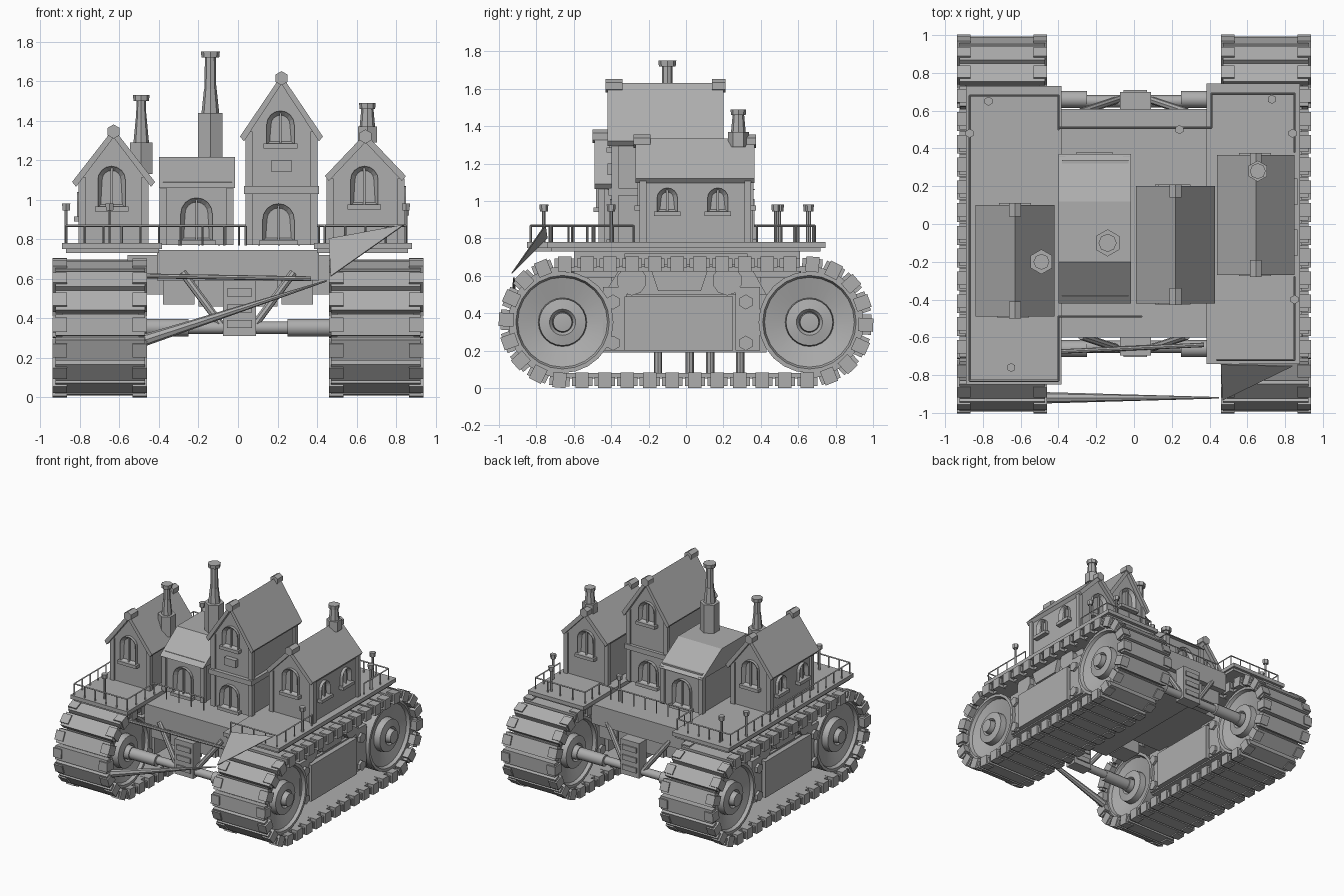
import bpy, bmesh, math
from mathutils import Vector, Matrix

cube = bpy.data.objects.get("Cube")
if cube:
    bpy.data.objects.remove(cube, do_unlink=True)

mat = bpy.data.materials.new("weathered grey")
mat.use_nodes = True
grey = (0.42, 0.42, 0.42, 1)
mat.diffuse_color = grey
mat.node_tree.nodes["Principled BSDF"].inputs["Base Color"].default_value = grey


def finish(name, bm, smooth=False):
    bmesh.ops.recalc_face_normals(bm, faces=bm.faces[:])
    mesh = bpy.data.meshes.new(name)
    bm.to_mesh(mesh)
    bm.free()
    mesh.materials.append(mat)
    ob = bpy.data.objects.new(name, mesh)
    bpy.context.collection.objects.link(ob)
    if smooth:
        bpy.ops.object.select_all(action='DESELECT')
        ob.select_set(True)
        bpy.context.view_layer.objects.active = ob
        bpy.ops.object.shade_smooth_by_angle(angle=math.radians(35))
    return ob


def add_box(bm, x, y, z, rot=Matrix()):
    """Box from three (low, high) ranges."""
    size = [b - a for a, b in (x, y, z)]
    mid = Vector([(a + b) / 2 for a, b in (x, y, z)])
    bmesh.ops.create_cube(bm, size=1, matrix=rot @ Matrix.Translation(mid) @ Matrix.Diagonal((*size, 1)))


def box(name, x, y, z):
    bm = bmesh.new()
    add_box(bm, x, y, z)
    return finish(name, bm)


def add_rod(bm, a, b, r, r2=None, n=8):
    a, b = Vector(a), Vector(b)
    d = b - a
    m = Matrix.Translation((a + b) / 2) @ d.to_track_quat('Z', 'Y').to_matrix().to_4x4()
    bmesh.ops.create_cone(bm, cap_ends=True, segments=n, radius1=r, radius2=r if r2 is None else r2,
                          depth=d.length, matrix=m)


def rod(name, a, b, r, r2=None, n=8):
    bm = bmesh.new()
    add_rod(bm, a, b, r, r2, n)
    return finish(name, bm, True)


def prism(name, pts, axis, a, b, inset=0):
    """Extrude a (u, z) outline along x or y from a to b; optionally recess the face at a."""
    bm = bmesh.new()
    put = (lambda u, t, z: (u, t, z)) if axis == 'y' else (lambda u, t, z: (t, u, z))
    rings = [[bm.verts.new(put(u, t, z)) for u, z in pts] for t in (a, b)]
    front = bm.faces.new(rings[0])
    bm.faces.new(rings[1][::-1])
    for i in range(len(pts)):
        j = (i + 1) % len(pts)
        bm.faces.new((rings[0][i], rings[1][i], rings[1][j], rings[0][j]))
    bmesh.ops.recalc_face_normals(bm, faces=bm.faces[:])
    if inset:
        bmesh.ops.inset_region(bm, faces=[front], thickness=inset, depth=-abs(b - a) * 0.7)
    return finish(name, bm)


def arch(name, axis, u, face, z0, z1, w, out):
    """Arched opening with frame, mullion and sill on the wall plane `face`."""
    h = w / 2
    pts = [(u - h, z0), (u + h, z0)]
    pts += [(u + h * math.cos(k * math.pi / 8), z1 - h + h * math.sin(k * math.pi / 8)) for k in range(9)]
    prism(name + "_frame", pts, axis, face + out * 0.025, face - out * 0.01, 0.022)
    t = sorted((face - out * 0.01, face + out * 0.015))
    s = sorted((face - out * 0.01, face + out * 0.04))
    bar, sill = (u - 0.006, u + 0.006), (u - h - 0.015, u + h + 0.015)
    zs = (z0 - 0.02, z0 + 0.005)
    if axis == 'y':
        box(name + "_mullion", bar, t, (z0, z1 - 0.01))
        box(name + "_sill", sill, s, zs)
    else:
        box(name + "_mullion", t, bar, (z0, z1 - 0.01))
        box(name + "_sill", s, sill, zs)


# Running gear, one per side
Y, ZC, XC = 0.65, 0.352, 0.697


def stadium(r, n=14):
    arc = [(1, -math.pi / 2 + math.pi * k / n) for k in range(n + 1)]
    arc += [(-1, math.pi / 2 + math.pi * k / n) for k in range(n + 1)]
    return [(c * Y + r * math.cos(t), ZC + r * math.sin(t)) for c, t in arc]


def track_spot(s):
    """Centre and angle of a pad at distance s along the loop."""
    r, straight = 0.315, 2 * Y
    half = straight + math.pi * r
    flip, s = (s >= half), s % half
    if s < straight:
        y, z, a = -Y + s, r, 0
    else:
        a = -(s - straight) / r
        y, z = Y - r * math.sin(a), r * math.cos(a)
    return (-y, ZC - z, a + math.pi) if flip else (y, ZC + z, a)


def wheel(name, s, y):
    """Dished wheel, the same on its inner and outer side."""
    bm = bmesh.new()
    half = [(0.23, 0), (0.225, 0.05), (0.175, 0.055), (0.195, 0.07), (0.185, 0.125), (0.135, 0.13),
            (0.165, 0.24), (0.19, 0.25), (0.19, 0.272)]
    prof = [(XC + d, r) for d, r in half] + [(XC - d, r) for d, r in half[::-1]]
    vs = [bm.verts.new((s * x, y, ZC + r)) for x, r in prof]
    es = [bm.edges.new(p) for p in zip(vs, vs[1:])]
    bmesh.ops.spin(bm, geom=vs + es, cent=(0, y, ZC), axis=(1, 0, 0), angle=2 * math.pi, steps=24)
    bmesh.ops.remove_doubles(bm, verts=bm.verts[:], dist=0.0005)
    finish(name, bm, True)


for s, side in ((1, "left"), (-1, "right")):
    def xr(a, b):
        return tuple(sorted((s * a, s * b)))
    bm = bmesh.new()
    rings = [[bm.verts.new((s * x, y, z)) for y, z in stadium(r)]
             for x, r in ((0.5, 0.272), (0.5, 0.3), (0.89, 0.3), (0.89, 0.272))]
    for k in range(4):
        p, q = rings[k], rings[(k + 1) % 4]
        for i in range(len(p)):
            j = (i + 1) % len(p)
            bm.faces.new((p[i], p[j], q[j], q[i]))
    finish(side + "_track_belt", bm)

    bm = bmesh.new()
    count, loop = 38, 2 * (2 * Y + math.pi * 0.315)
    for k in range(count):
        y, z, a = track_spot(loop * k / count)
        m = Matrix.Translation((0, y, z)) @ Matrix.Rotation(a, 4, 'X')
        add_box(bm, xr(0.47, 0.925), (-0.054, 0.054), (-0.022, 0.026), m)
        for x in (0.46, 0.865):
            add_box(bm, xr(x, x + 0.073), (-0.035, 0.037), (-0.045, 0.036), m)
    finish(side + "_track_pads", bm)

    for y, end in ((-0.66, "front"), (0.66, "back")):
        wheel(f"{side}_{end}_wheel", s, y)
        rod(f"{side}_{end}_axle_sleeve", (s * 0.25, y, 0.352), (s * 0.52, y, 0.352), 0.045, n=12)
        box(f"{side}_{end}_hanger", xr(0.22, 0.38), sorted((y * 0.85, y * 0.6)), (0.47, 0.64))
        rod(f"{side}_{end}_strut", (s * 0.08, y, 0.36), (s * 0.28, y * 0.9, 0.63), 0.02)

    # Side frame between the wheels, panelled on both faces
    box(side + "_track_frame", xr(0.55, 0.84), (-0.45, 0.43), (0.19, 0.5))
    box(side + "_frame_panel", xr(0.51, 0.88), (-0.33, 0.25), (0.2, 0.49))
    prism(side + "_frame_crown", [(-0.44, 0.5), (0.43, 0.5), (0.34, 0.66), (-0.34, 0.66)], 'x', s * 0.57, s * 0.82)
    prism(side + "_crown_bulge", [(-0.15, 0.52), (0.08, 0.52), (0.12, 0.64), (-0.19, 0.64)], 'x', s * 0.53, s * 0.86)
    for k, y in enumerate((-0.29, 0.22)):
        rod(f"{side}_top_roller_{k}", (s * 0.53, y, 0.575), (s * 0.86, y, 0.575), 0.08, n=10)
    for k, y in enumerate((-0.15, 0.02, 0.13, 0.29)):
        rod(f"{side}_lower_post_{k}", (s * XC, y, 0.07), (s * XC, y, 0.22), 0.022)
    for y in (-0.39, 0.32):
        box(side + "_frame_end_block", xr(0.53, 0.86), (y - 0.055, y + 0.075), (0.2, 0.54))
        for z in (0.24, 0.46):
            rod(side + "_frame_bolt", (s * 0.51, y, z), (s * 0.88, y, z), 0.04, n=6)

# Hull, axles and gearboxes
box("hull_top", (-0.41, 0.41), (-0.6, 0.61), (0.59, 0.745))
box("hull_bottom", (-0.2, 0.2), (-0.57, 0.57), (0.46, 0.6))
box("hull_cross_beam", (-0.56, 0.56), (-0.33, 0.33), (0.52, 0.72))
for y, end in ((-0.65, "front"), (0.65, "back")):
    rod(end + "_axle", (-0.5, y, 0.352), (0.5, y, 0.352), 0.032, n=12)
    box(end + "_gearbox", (-0.075, 0.09), (y - 0.045, y + 0.05), (0.31, 0.59))
    for z in (0.37, 0.45, 0.53):
        box(end + "_gearbox_rib", (-0.055, 0.07), (y - 0.055, y + 0.06), (z - 0.02, z + 0.02))
rod("tow_spike", (-0.47, -0.92, 0.29), (0.45, -0.92, 0.59), 0.03, 0.004)
rod("steering_rod", (-0.5, -0.68, 0.615), (0.37, -0.64, 0.6), 0.012)

# Decks
box("right_deck", (-0.89, -0.385), (-0.85, 0.73), (0.75, 0.78))
box("right_deck_trim", (-0.87, -0.4), (-0.83, 0.71), (0.73, 0.75))
box("left_deck", (0.385, 0.88), (-0.74, 0.745), (0.75, 0.78))
box("left_deck_trim", (0.4, 0.86), (-0.72, 0.72), (0.73, 0.75))
bm = bmesh.new()
flap = [bm.verts.new(p) for p in ((0.46, -0.74, 0.8), (0.84, -0.75, 0.87), (0.47, -0.93, 0.61))]
bm.faces.new(flap)
finish("torn_deck_flap", bm).modifiers.new("Thickness", 'SOLIDIFY').thickness = 0.006


# Railings and lamp posts
def railing(name, path):
    bm = bmesh.new()
    for a, b in zip(path, path[1:]):
        a, b = Vector((*a, 0.868)), Vector((*b, 0.868))
        add_rod(bm, a, b, 0.006, n=4)
        n = max(2, round((b - a).length / 0.1))
        for k in range(n + 1):
            p = a.lerp(b, k / n)
            add_rod(bm, p - Vector((0, 0, 0.1)), p, 0.006, n=4)
    finish(name, bm)


railing("right_deck_rail", [(-0.4, -0.49), (-0.4, -0.83), (-0.87, -0.83), (-0.87, 0.68), (-0.4, 0.68), (-0.4, 0.5)])
railing("left_front_rail", [(0.44, -0.72), (0.85, -0.72), (0.85, -0.28)])
railing("left_back_rail", [(0.85, 0.38), (0.85, 0.69), (0.41, 0.69), (0.41, 0.51)])
railing("bridge_back_rail", [(-0.4, 0.51), (0.41, 0.51)])
railing("bridge_front_rail", [(-0.4, -0.49), (0.04, -0.49)])
for x, y in ((-0.77, 0.65), (0.73, 0.66), (-0.65, -0.76), (-0.87, 0.48), (0.84, 0.48), (0.85, -0.4), (0.24, 0.5)):
    rod("lamp_post", (x, y, 0.77), (x, y, 0.95), 0.009, n=6)
    rod("lamp_head", (x, y, 0.945), (x, y, 0.98), 0.021, 0.024, 6)


# Gabled houses: centre x, wall half width, roof half width, roof y range, eave and peak heights
def house(name, x, w, rw, y0, y1, eave, peak):
    top, slope = peak - 0.03, (peak - eave) / rw
    wall = top - slope * w
    prism(name + "_walls", [(x - w, 0.77), (x + w, 0.77), (x + w, wall), (x, top), (x - w, wall)],
          'y', y0 + 0.035, y1 - 0.03)
    prism(name + "_roof", [(x - rw, eave), (x, peak), (x + rw, eave), (x + rw - 0.02, eave - 0.025),
                           (x, peak - 0.045), (x - rw + 0.02, eave - 0.025)], 'y', y0, y1)
    for a, b in ((y0 - 0.01, y0 + 0.08), (y1 - 0.06, y1 + 0.01)):
        rod(name + "_ridge_cap", (x, a, peak - 0.015), (x, b, peak - 0.015), 0.036, n=6)
    for sx in (-1, 1):
        for y in (y0 + 0.04, y1 - 0.035):
            px = x + sx * w
            box(name + "_corner_post", (px - 0.018, px + 0.018), (y - 0.018, y + 0.018), (0.77, wall - 0.01))


house("right_house", -0.63, 0.16, 0.21, -0.49, 0.1, 1.09, 1.36)
house("tower", 0.22, 0.165, 0.21, -0.42, 0.2, 1.32, 1.63)
house("left_house", 0.645, 0.18, 0.205, -0.27, 0.365, 1.12, 1.335)
box("tower_ledge", (0.03, 0.41), (-0.415, 0.195), (1.03, 1.07))
box("tower_plaque", (0.17, 0.27), (-0.42, -0.38), (1.14, 1.2))

# Low middle house with its flat-topped roof
box("middle_walls", (-0.38, -0.03), (-0.38, 0.34), (0.77, 1.09))
prism("middle_roof", [(-0.42, 1.06), (-0.2, 1.215), (0.12, 1.215), (0.37, 1.06)], 'x', -0.4, -0.015)
for x in (-0.38, -0.04):
    for y in (-0.38, 0.34):
        box("middle_corner_post", (x - 0.018, x + 0.018), (y - 0.018, y + 0.018), (0.77, 1.07))

# Windows and doors
arch("right_house_window", 'y', -0.64, -0.455, 0.96, 1.17, 0.14, -1)
arch("right_house_back_window", 'y', -0.63, 0.07, 0.96, 1.17, 0.14, 1)
arch("tower_window", 'y', 0.215, -0.385, 1.28, 1.45, 0.14, -1)
arch("tower_back_window", 'y', 0.215, 0.17, 1.28, 1.45, 0.14, 1)
arch("tower_door", 'y', 0.205, -0.385, 0.79, 0.98, 0.16, -1)
arch("tower_back_door", 'y', 0.205, 0.17, 0.79, 0.98, 0.16, 1)
arch("middle_door", 'y', -0.21, -0.38, 0.79, 1.01, 0.16, -1)
arch("middle_back_door", 'y', -0.21, 0.34, 0.79, 1.01, 0.16, 1)
arch("left_house_window", 'y', 0.64, -0.235, 0.97, 1.17, 0.14, -1)
arch("left_house_back_window", 'y', 0.64, 0.335, 0.97, 1.17, 0.14, 1)
for y in (-0.1, 0.17):
    arch("left_house_side_window", 'x', y, 0.825, 0.94, 1.07, 0.11, 1)
    arch("right_house_side_window", 'x', y - 0.23, -0.79, 0.91, 1.04, 0.11, -1)


# Chimneys: base block, tapered shaft and cap
def chimney(name, x, y, z0, z1, z2, rb, rs):
    rod(name + "_base", (x, y, z0), (x, y, z1), rb, rb, 6)
    rod(name + "_neck", (x, y, z1), (x, y, z1 + 0.12), rs * 1.4, rs, 8)
    rod(name + "_shaft", (x, y, z1), (x, y, z2), rs, rs * 0.85)
    rod(name + "_cap", (x, y, z2 - 0.03), (x, y, z2), rs * 1.4, rs * 1.5)


chimney("middle_chimney", -0.14, -0.1, 1.2, 1.44, 1.75, 0.072, 0.032)
chimney("right_chimney", -0.49, -0.2, 1.13, 1.29, 1.53, 0.066, 0.028)
chimney("left_chimney", 0.655, 0.28, 1.29, 1.37, 1.49, 0.056, 0.028)
